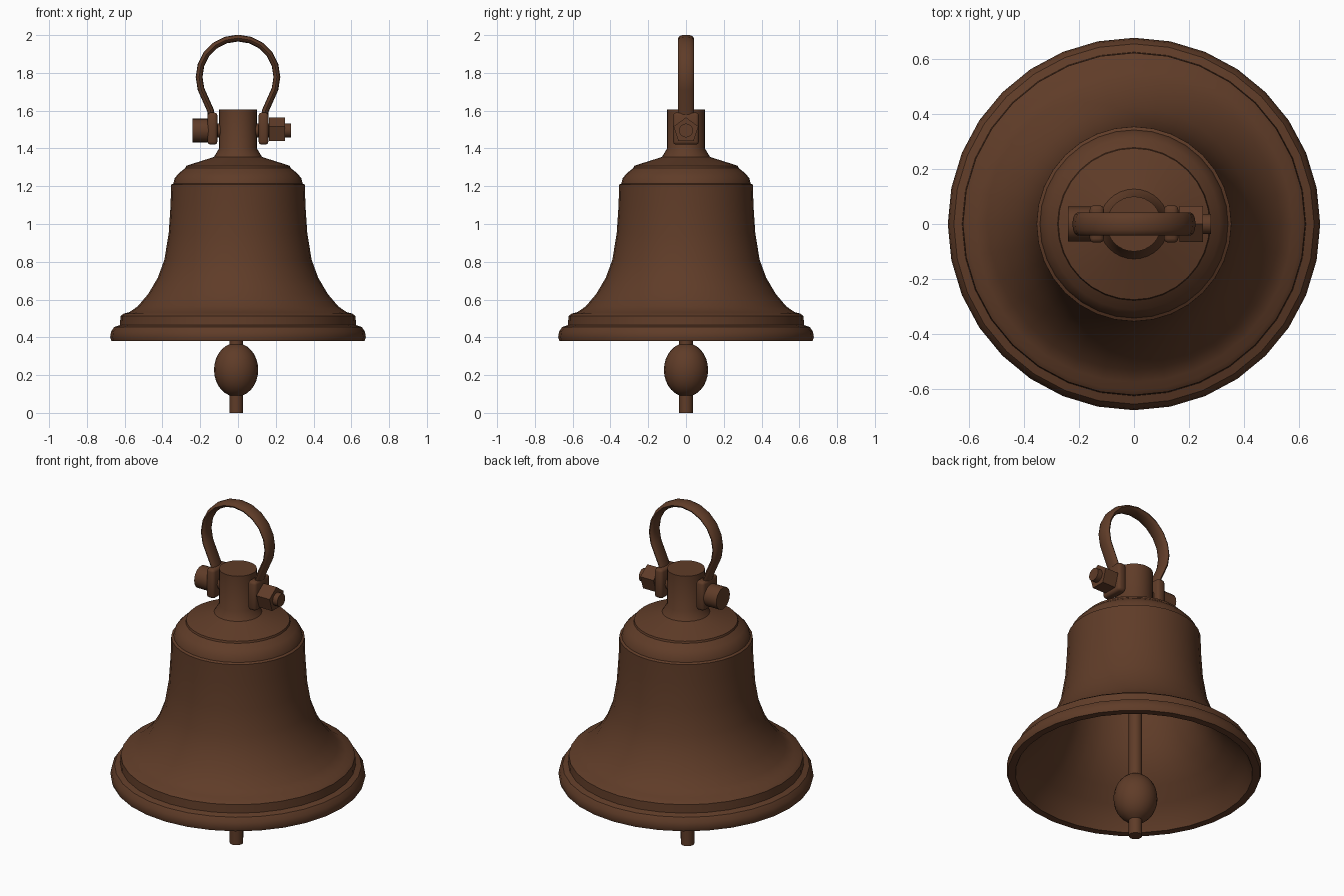
import bpy, bmesh, math
from mathutils import Vector

if "Cube" in bpy.data.objects:
    bpy.data.objects.remove(bpy.data.objects["Cube"])

bronze = bpy.data.materials.new("dark_bronze")
bronze.diffuse_color = (0.115, 0.045, 0.021, 1)
bronze.use_nodes = True
bronze.node_tree.nodes["Principled BSDF"].inputs["Base Color"].default_value = bronze.diffuse_color


def finish(name, bm, angle=35):
    """Turn a bmesh into a smooth object with sharp edges kept."""
    bmesh.ops.recalc_face_normals(bm, faces=bm.faces)
    mesh = bpy.data.meshes.new(name)
    bm.to_mesh(mesh)
    bm.free()
    mesh.materials.append(bronze)
    ob = bpy.data.objects.new(name, mesh)
    bpy.context.collection.objects.link(ob)
    bpy.ops.object.select_all(action='DESELECT')
    ob.select_set(True)
    bpy.context.view_layer.objects.active = ob
    bpy.ops.object.shade_smooth_by_angle(angle=math.radians(angle))
    return ob


def skin(name, rings, angle=35):
    """Join rings of points with quads and close both ends."""
    bm = bmesh.new()
    vs = [[bm.verts.new(p) for p in ring] for ring in rings]
    n = len(vs[0])
    for a, b in zip(vs, vs[1:]):
        for i in range(n):
            bm.faces.new((a[i], a[(i + 1) % n], b[(i + 1) % n], b[i]))
    bm.faces.new(vs[0])
    bm.faces.new(vs[-1])
    return finish(name, bm, angle)


def lathe(name, profile, segs, x=0.0, angle=35):
    """Revolve (radius, z) points around a vertical axis."""
    steps = [2 * math.pi * i / segs for i in range(segs)]
    return skin(name, [[(x + r * math.cos(a), r * math.sin(a), z) for a in steps]
                       for r, z in profile], angle)


def bolt_part(name, x0, x1, r, segs, z=1.495):
    """Prism lying along x with one corner pointing up."""
    steps = [2 * math.pi * i / segs for i in range(segs)]
    return skin(name, [[(x, r * math.sin(a), z + r * math.cos(a)) for a in steps]
                       for x in (x0, x1)])


# Bell: outer profile from the neck down, round the lip and up the inside
lathe("bell_body", [
    (0.10, 1.607), (0.10, 1.40), (0.127, 1.355), (0.275, 1.308), (0.278, 1.297),
    (0.312, 1.27), (0.335, 1.243), (0.342, 1.215), (0.354, 1.208), (0.357, 1.10),
    (0.367, 0.95), (0.39, 0.81), (0.425, 0.715), (0.475, 0.63), (0.53, 0.565),
    (0.575, 0.533), (0.605, 0.526), (0.622, 0.513), (0.625, 0.465),
    (0.655, 0.455), (0.672, 0.43), (0.677, 0.40), (0.67, 0.38),
    (0.63, 0.38), (0.60, 0.44), (0.55, 0.50), (0.48, 0.57), (0.42, 0.65),
    (0.37, 0.75), (0.335, 0.90), (0.315, 1.10), (0.30, 1.20), (0.22, 1.25),
    (0.06, 1.28)], 32)

# Clapper: rod, egg-shaped ball and stub turned in one piece
ball = [(0.117 * math.sin(t), 0.228 + 0.142 * math.cos(t))
        for t in [math.radians(18 + 144 * i / 12) for i in range(13)]]
lathe("clapper", [(0.036, 1.30)] + ball + [(0.036, 0.0)], 20, x=-0.01)

# Shackle loop: flattened tube swept along an open hoop
path = [Vector((-0.135, 0, 1.52)), Vector((-0.145, 0, 1.60))]
for i in range(13):
    a = math.radians(198 - 18 * i)
    path.append(Vector((0.206 * math.cos(a), 0, 1.778 + 0.206 * math.sin(a))))
path += [Vector((0.145, 0, 1.60)), Vector((0.135, 0, 1.52))]
rings = []
for i, p in enumerate(path):
    t = (path[min(i + 1, len(path) - 1)] - path[max(i - 1, 0)]).normalized()
    side = Vector((t.z, 0, -t.x))
    rings.append([p + side * 0.018 * math.cos(k * math.pi / 6)
                  + Vector((0, 0.042 * math.sin(k * math.pi / 6), 0)) for k in range(12)])
skin("shackle_loop", rings, 50)

# Shackle end plates, one on each side of the neck
for side, label in ((-1, "left"), (1, "right")):
    bm = bmesh.new()
    bmesh.ops.create_cube(bm, size=1)
    for v in bm.verts:
        v.co = (side * 0.135 + v.co.x * 0.052, v.co.y * 0.136, 1.505 + v.co.z * 0.17)
    bmesh.ops.bevel(bm, geom=bm.edges[:], offset=0.015, segments=2,
                    profile=0.5, affect='EDGES')
    finish("shackle_end_" + label, bm, 50)

# Bolt: round head, shaft through the neck, five-sided nut
bolt_part("bolt_head", -0.24, -0.15, 0.063, 20)
bolt_part("bolt_shaft", -0.20, 0.28, 0.037, 16)
bolt_part("bolt_nut", 0.165, 0.25, 0.069, 5)
